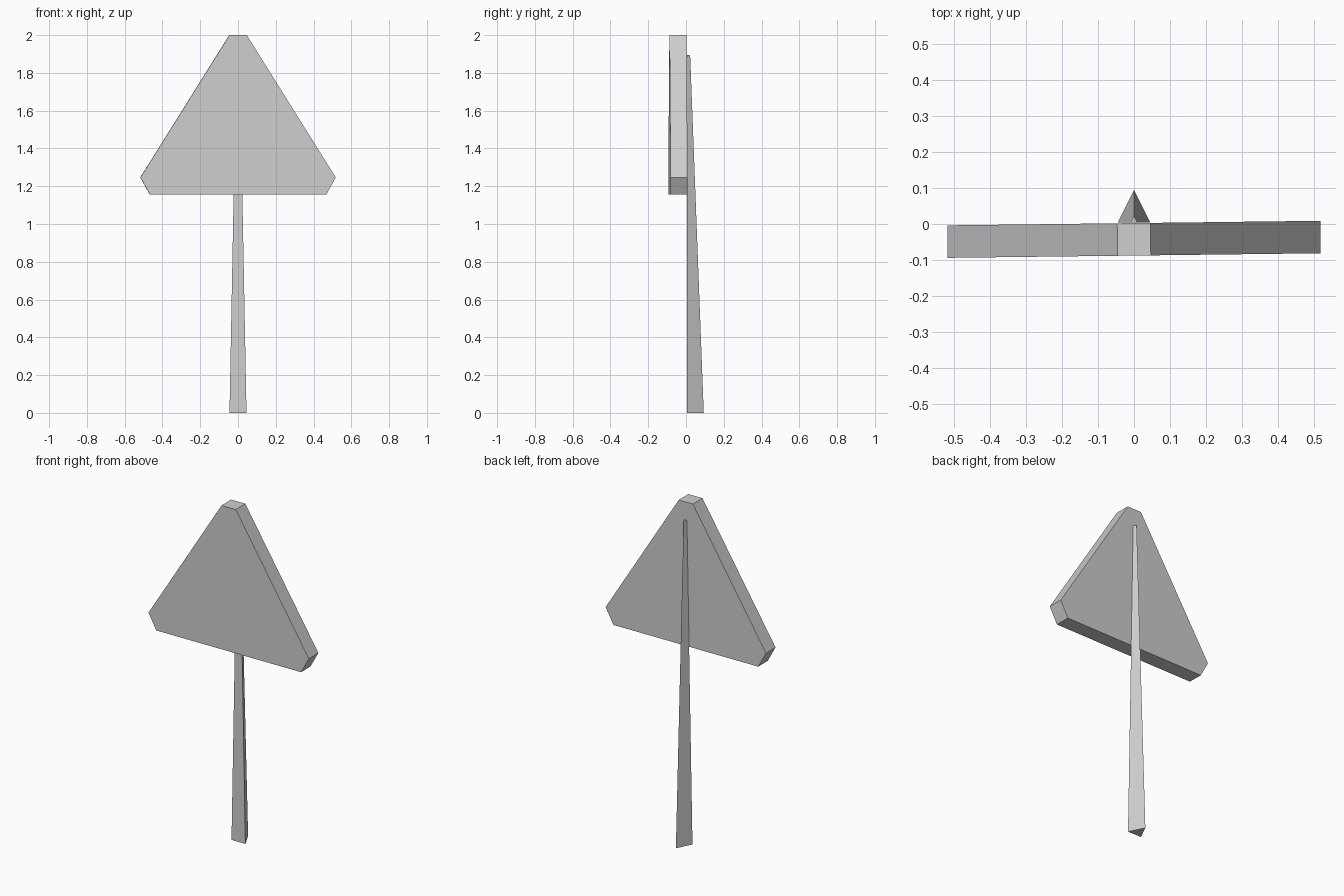
import bpy
import bmesh
from math import radians

cube = bpy.data.objects.get("Cube")
if cube:
    bpy.data.objects.remove(cube, do_unlink=True)

grey = bpy.data.materials.new("light_grey")
grey.use_nodes = True
colour = (0.62, 0.62, 0.62, 1)
grey.diffuse_color = colour
grey.node_tree.nodes["Principled BSDF"].inputs["Base Color"].default_value = colour


def loft(name, start, end):
    """Flat-faced solid between two matching outlines."""
    bm = bmesh.new()
    a = [bm.verts.new(p) for p in start]
    b = [bm.verts.new(p) for p in end]
    bm.faces.new(a)
    bm.faces.new(b)
    for i in range(len(a)):
        j = (i + 1) % len(a)
        bm.faces.new((a[i], a[j], b[j], b[i]))
    bmesh.ops.recalc_face_normals(bm, faces=bm.faces)
    mesh = bpy.data.meshes.new(name)
    bm.to_mesh(mesh)
    bm.free()
    mesh.materials.append(grey)
    obj = bpy.data.objects.new(name, mesh)
    bpy.context.collection.objects.link(obj)
    return obj


# Triangular sign plate with clipped corners, turned very slightly
half = [(0.467, 1.155), (0.517, 1.247), (0.046, 2.0)]
outline = half + [(-x, z) for x, z in reversed(half)]
plate = loft("sign_plate",
             [(x, -0.045, z) for x, z in outline],
             [(x, 0.045, z) for x, z in outline])
plate.location.y = -0.0425
plate.rotation_euler.z = radians(0.7)


# Three-sided post tapering upward, flat side against the plate
def triangle(half_width, depth, z):
    front = 0.004
    return [(-half_width, front, z), (half_width, front, z), (0, front + depth, z)]


loft("post", triangle(0.045, 0.09, 0), triangle(0.009, 0.018, 1.895))
